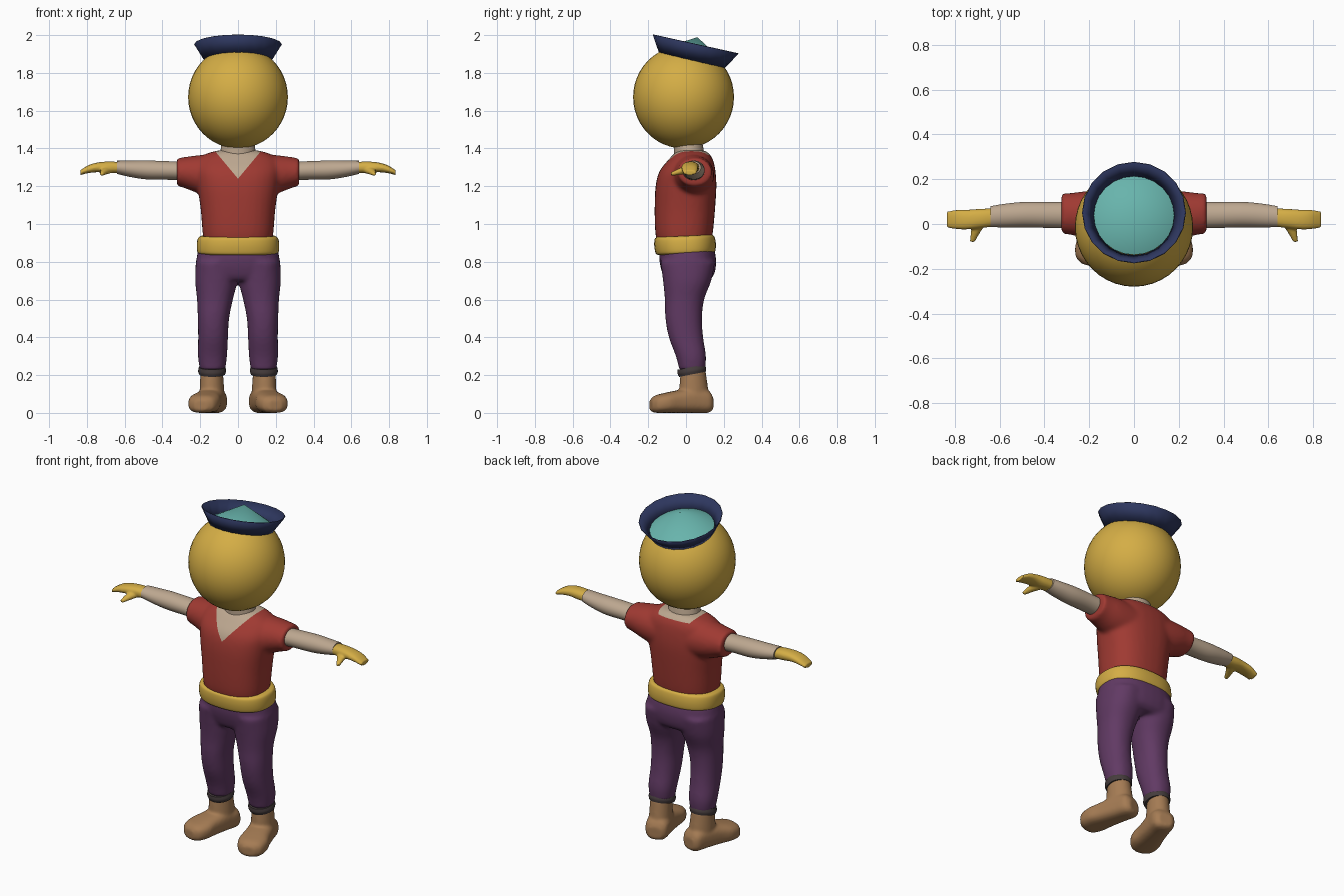
import bpy, bmesh, math
from mathutils import Matrix, Vector

if "Cube" in bpy.data.objects:
    bpy.data.objects.remove(bpy.data.objects["Cube"])


def material(name, rgb):
    m = bpy.data.materials.new(name)
    m.diffuse_color = (*rgb, 1)
    m.use_nodes = True
    m.node_tree.nodes["Principled BSDF"].inputs["Base Color"].default_value = m.diffuse_color
    return m


YELLOW = material("golden yellow", (0.66, 0.42, 0.06))
RED = material("brick red", (0.35, 0.042, 0.032))
PURPLE = material("plum purple", (0.12, 0.042, 0.127))
TAN = material("pale tan", (0.51, 0.39, 0.28))
BROWN = material("boot brown", (0.376, 0.2, 0.088))
NAVY = material("navy blue", (0.027, 0.038, 0.114))
TEAL = material("teal", (0.138, 0.456, 0.413))
GREY = material("dark grey", (0.061, 0.046, 0.046))


def loft(bm, axis, sections, mat=Matrix(), p=2.0, n=32, steps=5):
    """Smooth tube through sections (t, u, v, ru, rv), superellipse power p."""
    s = [Vector(q) for q in sections]
    s = [2 * s[0] - s[1]] + s + [2 * s[-1] - s[-2]]
    path = []
    for i in range(1, len(s) - 2):
        a, b, c, d = s[i - 1:i + 3]
        for k in range(steps):
            t = k / steps
            path.append(b + 0.5 * t * (c - a + t * (2 * a - 5 * b + 4 * c - d + t * (3 * (b - c) + d - a))))
    path.append(s[-2])
    rings = []
    for t, u, v, ru, rv in path:
        ring = []
        for j in range(n):
            ang = 2 * math.pi * j / n
            c, d = math.cos(ang), math.sin(ang)
            a = u + ru * math.copysign(abs(c) ** (2 / p), c)
            b = v + rv * math.copysign(abs(d) ** (2 / p), d)
            co = {"x": (t, a, b), "y": (a, t, b), "z": (a, b, t)}[axis]
            ring.append(bm.verts.new(mat @ Vector(co)))
        rings.append(ring)
    for r0, r1 in zip(rings, rings[1:]):
        for j in range(n):
            bm.faces.new((r0[j], r0[(j + 1) % n], r1[(j + 1) % n], r1[j]))
    bm.faces.new(rings[0])
    bm.faces.new(rings[-1])


def finish(bm, name, mat, voxel=None, smooth=8, angle=40):
    """Turn a bmesh into an object; voxel blends overlapping volumes into one skin."""
    bmesh.ops.recalc_face_normals(bm, faces=bm.faces[:])
    me = bpy.data.meshes.new(name)
    bm.to_mesh(me)
    bm.free()
    ob = bpy.data.objects.new(name, me)
    bpy.context.collection.objects.link(ob)
    if voxel:
        r = ob.modifiers.new("blend", "REMESH")
        r.mode, r.voxel_size = "VOXEL", voxel
        m = ob.modifiers.new("soften", "SMOOTH")
        m.factor, m.iterations = 0.5, smooth
        deps = bpy.context.evaluated_depsgraph_get()
        me = bpy.data.meshes.new_from_object(ob.evaluated_get(deps))
        ob.modifiers.clear()
        ob.data = me
    me.materials.clear()
    me.materials.append(mat)
    bpy.ops.object.select_all(action="DESELECT")
    ob.select_set(True)
    bpy.context.view_layer.objects.active = ob
    bpy.ops.object.shade_smooth_by_angle(angle=math.radians(angle))
    return ob


def tilt(deg, c):
    return Matrix.Translation(c) @ Matrix.Rotation(math.radians(deg), 4, "X") @ Matrix.Translation(-Vector(c))


# Head
bm = bmesh.new()
bmesh.ops.create_uvsphere(bm, u_segments=40, v_segments=24, radius=1,
                          matrix=Matrix.Translation((0, -0.013, 1.672)) @ Matrix.Diagonal((0.264, 0.267, 0.272, 1)))
finish(bm, "head", YELLOW)

# Neck
bm = bmesh.new()
loft(bm, "z", [(1.3, 0, 0.02, 0.1, 0.085), (1.37, 0, 0.017, 0.095, 0.08), (1.44, 0, 0.01, 0.085, 0.075)])
finish(bm, "neck", TAN)

# Hat: flared open brim with a low cone crown inside, tilted backwards
HAT = Matrix.Rotation(math.radians(-12.5), 4, "X")
bm = bmesh.new()
bmesh.ops.create_cone(bm, cap_ends=False, segments=20, radius1=0.172, radius2=0.23, depth=0.095,
                      matrix=Matrix.Translation((0, 0.041, 1.906)) @ HAT)
brim = finish(bm, "hat_brim", NAVY, angle=30)
thick = brim.modifiers.new("thickness", "SOLIDIFY")
thick.thickness, thick.offset = 0.005, 0
bm = bmesh.new()
bmesh.ops.create_cone(bm, cap_ends=True, segments=24, radius1=0.18, radius2=0, depth=0.104,
                      matrix=Matrix.Translation((0, 0.049, 1.938)) @ HAT)
finish(bm, "hat_crown", TEAL)

# Shirt: torso and sleeves blended together
bm = bmesh.new()
loft(bm, "z", [(0.9, 0, -0.01, 0.18, 0.142), (0.96, 0, -0.01, 0.188, 0.153), (1.08, 0, -0.006, 0.198, 0.16),
               (1.2, 0, 0, 0.215, 0.161), (1.28, 0, 0.008, 0.225, 0.148), (1.34, 0, 0.025, 0.21, 0.118),
               (1.375, 0, 0.03, 0.16, 0.09), (1.39, 0, 0.03, 0.1, 0.065)], p=2.4)
for s in (1, -1):
    loft(bm, "x", [(0.08, 0.03, 1.25, 0.12, 0.12), (0.2, 0.04, 1.262, 0.108, 0.103),
                   (0.28, 0.045, 1.272, 0.094, 0.083), (0.324, 0.047, 1.275, 0.09, 0.073)],
         Matrix.Diagonal((s, 1, 1, 1)))
shirt = finish(bm, "shirt", RED, voxel=0.011)

# V-neck: cut the neckline into the shirt and colour the skin inside it
shirt.data.materials.append(TAN)
bm = bmesh.new()
bm.from_mesh(shirt.data)
for co, no in [((0, 0, 1.24), (1.2, 0, -1)), ((0, 0, 1.24), (-1.2, 0, -1)),
               ((0, 0.03, 0), (0, 1, 0)), ((0, 0, 1.365), (0, 0, 1))]:
    bmesh.ops.bisect_plane(bm, geom=bm.verts[:] + bm.edges[:] + bm.faces[:], plane_co=co,
                           plane_no=Vector(no).normalized())
for f in bm.faces:
    c = f.calc_center_median()
    in_v = c.z > 1.24 + 1.2 * abs(c.x)
    f.material_index = int(in_v and (c.y < 0.03 or c.z > 1.365))
bm.to_mesh(shirt.data)
bm.free()

# Belt
bm = bmesh.new()
loft(bm, "z", [(0.842, 0, -0.003, 0.2, 0.146), (0.852, 0, -0.004, 0.215, 0.158), (0.89, 0, -0.005, 0.218, 0.163),
               (0.925, 0, -0.006, 0.212, 0.159), (0.937, 0, -0.007, 0.195, 0.148)],
     tilt(2.5, (0, 0, 0.89)), p=2.4, n=48)
finish(bm, "belt", YELLOW)

# Trousers: hips and two legs blended together
bm = bmesh.new()
loft(bm, "z", [(0.87, 0, 0.005, 0.21, 0.145), (0.8, 0, 0.01, 0.222, 0.15), (0.73, 0, 0.013, 0.222, 0.135),
               (0.7, 0, 0.008, 0.2, 0.11)], p=2.4)
for s in (1, -1):
    loft(bm, "z", [(0.8, 0.112, 0.01, 0.112, 0.145), (0.7, 0.115, 0.006, 0.112, 0.128),
                   (0.6, 0.122, -0.008, 0.095, 0.104), (0.5, 0.13, -0.012, 0.083, 0.097),
                   (0.4, 0.132, 0.0, 0.079, 0.091), (0.3, 0.135, 0.026, 0.077, 0.08),
                   (0.225, 0.135, 0.033, 0.067, 0.068)], Matrix.Diagonal((s, 1, 1, 1)), p=2.2)
finish(bm, "trousers", PURPLE, voxel=0.011)

for s, side in ((1, "left"), (-1, "right")):
    M = Matrix.Diagonal((s, 1, 1, 1))

    # Arm
    bm = bmesh.new()
    loft(bm, "x", [(0.26, 0.04, 1.278, 0.06, 0.05), (0.36, 0.04, 1.283, 0.058, 0.049),
                   (0.48, 0.042, 1.286, 0.057, 0.05), (0.57, 0.038, 1.292, 0.053, 0.043),
                   (0.64, 0.033, 1.3, 0.047, 0.035)], M)
    finish(bm, side + "_arm", TAN)

    # Hand: mitten with a thumb pointing forwards and down
    bm = bmesh.new()
    loft(bm, "x", [(0.62, 0.03, 1.298, 0.04, 0.029), (0.68, 0.025, 1.3, 0.043, 0.031),
                   (0.74, 0.02, 1.3, 0.044, 0.026), (0.79, 0.02, 1.291, 0.043, 0.021),
                   (0.835, 0.02, 1.272, 0.037, 0.013)], M, p=2.3)
    loft(bm, "y", [(0.02, 0.68, 1.292, 0.035, 0.023), (-0.03, 0.705, 1.279, 0.023, 0.018),
                   (-0.08, 0.722, 1.264, 0.011, 0.01)], M)
    finish(bm, side + "_hand", YELLOW, voxel=0.006, smooth=4)

    # Trouser cuff
    bm = bmesh.new()
    loft(bm, "z", [(0.204, 0.137, 0.031, 0.069, 0.072), (0.222, 0.137, 0.031, 0.074, 0.077),
                   (0.243, 0.137, 0.031, 0.07, 0.073)], M @ tilt(11, (0, 0.031, 0.223)))
    finish(bm, side + "_cuff", GREY)

    # Boot: shaft and foot blended, toes turned out
    B = M @ Matrix.Translation((0.137, 0.045, 0)) @ Matrix.Rotation(math.radians(15), 4, "Z")
    bm = bmesh.new()
    loft(bm, "z", [(0.03, 0, 0.0, 0.066, 0.085), (0.12, 0, -0.004, 0.064, 0.078),
                   (0.23, 0, -0.008, 0.058, 0.066)], B)
    loft(bm, "y", [(0.096, 0, 0.05, 0.04, 0.035), (0.07, 0, 0.06, 0.064, 0.06), (0.0, 0, 0.068, 0.07, 0.068),
                   (-0.09, 0, 0.06, 0.076, 0.06), (-0.16, 0, 0.053, 0.085, 0.053),
                   (-0.215, 0, 0.046, 0.07, 0.045), (-0.24, 0, 0.04, 0.035, 0.028)], B, p=2.7)
    finish(bm, side + "_boot", BROWN, voxel=0.008, smooth=6)
